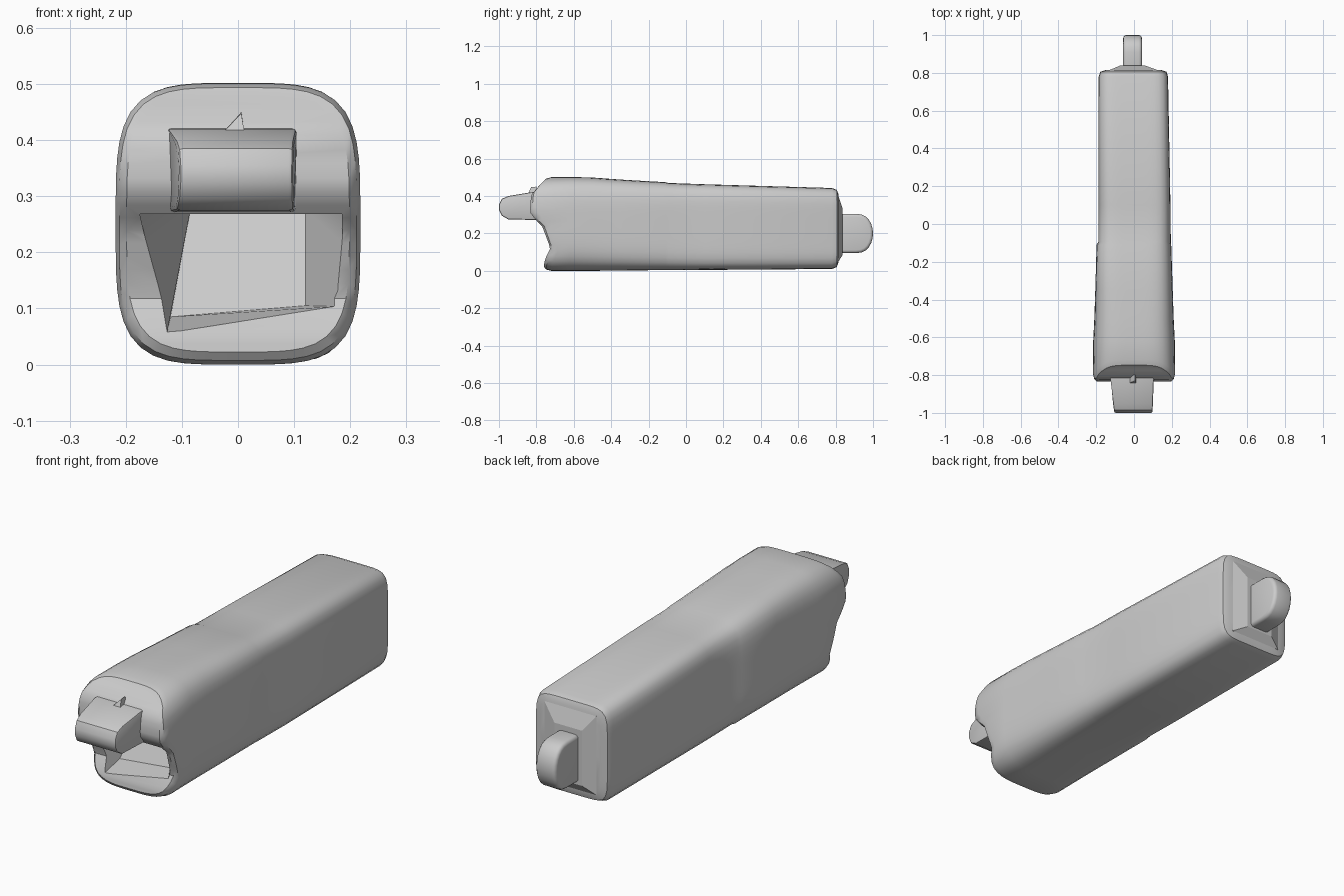
import bpy, bmesh, math
from mathutils import Vector

cube = bpy.data.objects.get("Cube")
if cube:
    bpy.data.objects.remove(cube, do_unlink=True)

grey = bpy.data.materials.new("plain_grey")
grey.use_nodes = True
colour = (0.6, 0.6, 0.6, 1)
grey.diffuse_color = colour
grey.node_tree.nodes["Principled BSDF"].inputs["Base Color"].default_value = colour

N = 64  # points around each body section


def make(name, bm):
    bmesh.ops.recalc_face_normals(bm, faces=bm.faces)
    mesh = bpy.data.meshes.new(name)
    bm.to_mesh(mesh)
    bm.free()
    obj = bpy.data.objects.new(name, mesh)
    bpy.context.collection.objects.link(obj)
    mesh.materials.append(grey)
    return obj


def apply_all(obj, angle=35):
    bpy.ops.object.select_all(action='DESELECT')
    obj.select_set(True)
    bpy.context.view_layer.objects.active = obj
    for m in list(obj.modifiers):
        bpy.ops.object.modifier_apply(modifier=m.name)
    bpy.ops.object.shade_smooth_by_angle(angle=math.radians(angle))


def bridge(bm, a, b):
    for i in range(len(a)):
        j = (i + 1) % len(a)
        bm.faces.new((a[i], a[j], b[j], b[i]))


def loft(name, loops):
    """Join point loops of equal length and close both ends."""
    bm = bmesh.new()
    rings = [[bm.verts.new(p) for p in loop] for loop in loops]
    for a, b in zip(rings, rings[1:]):
        bridge(bm, a, b)
    bm.faces.new(rings[0])
    bm.faces.new(rings[-1])
    return make(name, bm)


def section(xl, xr, z0, z1, n):
    """Soft-cornered rectangle in x and z."""
    pts = []
    for k in range(N):
        t = math.tau * (k + 0.5) / N
        s, c = math.sin(t), math.cos(t)
        r = (abs(s) ** n + abs(c) ** n) ** (-1 / n)
        pts.append(((xl + xr) / 2 + r * s * (xr - xl) / 2,
                    (z0 + z1) / 2 + r * c * (z1 - z0) / 2))
    return pts


# Nose outline: height, y
NOSE = [(0, -.76), (.04, -.755), (.11, -.725), (.24, -.77), (.27, -.80),
        (.32, -.835), (.42, -.828), (.47, -.79), (.51, -.75)]


def nose_y(z):
    for (za, ya), (zb, yb) in zip(NOSE, NOSE[1:]):
        if z <= zb:
            return ya + (yb - ya) * max(0, z - za) / (zb - za)
    return NOSE[-1][1]


# Body: y, left x, right x, bottom, top, squareness
SECTIONS = [
    (.815, -.15, .145, .045, .41, 7), (.806, -.178, .172, .02, .433, 7),
    (.78, -.187, .18, .01, .443, 7), (.1, -.188, .193, .005, .463, 6),
    (-.095, -.189, .195, .004, .470, 5.4), (-.11, -.198, .197, .004, .474, 5.2),
    (-.35, -.205, .205, .002, .488, 4.6), (-.5, -.21, .21, 0, .499, 4.2),
    (-.62, -.216, .216, 0, .502, 4)]
bm = bmesh.new()
rings = []
for y, *shape in SECTIONS:
    rings.append([bm.verts.new((x, y, z)) for x, z in section(*shape)])
front = section(-.218, .218, 0, .501, 4)
for back, scale in ((.04, 1), (.012, .97), (0, .91)):
    rings.append([bm.verts.new((x * scale, nose_y(z) + back, .25 + (z - .25) * scale))
                  for x, z in front])
for a, b in zip(rings, rings[1:]):
    bridge(bm, a, b)
bm.faces.new(rings[0])
end = rings[-1]
for k in range(N // 2 - 1):
    bm.faces.new((end[k], end[k + 1], end[N - 2 - k], end[N - 1 - k]))
body = make("body", bm)

# Crooked nose cavity, narrowing inwards
mouth = [(-.175, .268), (-.127, .055), (.19, .103), (.185, .268)]
throat = [(-.085, .275), (-.12, .085), (.12, .105), (.12, .275)]
cutter = loft("cavity_cutter", [
    [(x, -.92, z) for x, z in mouth],
    [(x, -.765, z) for x, z in mouth],
    [(x, -.66 + (z - .08) * .5, z) for x, z in throat]])
cutter.hide_render = True
cut = body.modifiers.new("cavity", 'BOOLEAN')
cut.operation = 'DIFFERENCE'
cut.solver = 'EXACT'
cut.object = cutter
apply_all(body)
bpy.data.objects.remove(cutter, do_unlink=True)

# Front lever: rounded side outline, narrowing to the tip
side = [(-.70, .425), (-.83, .42), (-.95, .40), (-.985, .385), (-1, .355),
        (-1, .325), (-.985, .295), (-.95, .275), (-.70, .27)]


def taper(y):
    return min(1, max(0, (y + 1) / .18))


lever = loft("front_lever", [
    [(-.104 - .025 * taper(y), y, z) for y, z in side],
    [(.098 + .007 * taper(y), y, z) for y, z in side]])
bev = lever.modifiers.new("soft", 'BEVEL')
bev.width = .008
bev.segments = 2
bev.limit_method = 'ANGLE'
bev.angle_limit = math.radians(50)
apply_all(lever)

# Small peak over the lever root
loft("lever_peak", [
    [(-.03, -.80, .41), (.012, -.80, .41), (.006, -.80, .45)],
    [(-.03, -.845, .41), (.012, -.845, .41), (.006, -.828, .448)]])

# Raised rear plate sloping up to the tab
def rect(y, x0, x1, z0, z1):
    return [(x0, y, z0), (x1, y, z0), (x1, y, z1), (x0, y, z1)]


plate = loft("rear_plate", [
    rect(.80, -.13, .125, .05, .40), rect(.815, -.13, .125, .05, .40),
    rect(.838, -.075, .06, .085, .33)])
apply_all(plate, 15)

# Rear tab: round-ended side outline
outline = [(.80, .095), (.80, .305)]
for i in range(13):
    t = math.pi * (0.5 - i / 12)
    outline.append((.91 + .09 * math.copysign(abs(math.cos(t)) ** .85, math.cos(t)),
                    .2 + .105 * math.sin(t)))
tab = loft("rear_tab", [[(x, y, z) for y, z in outline] for x in (-.057, .042)])
bev = tab.modifiers.new("soft", 'BEVEL')
bev.width = .016
bev.segments = 3
bev.limit_method = 'ANGLE'
bev.angle_limit = math.radians(50)
apply_all(tab)
